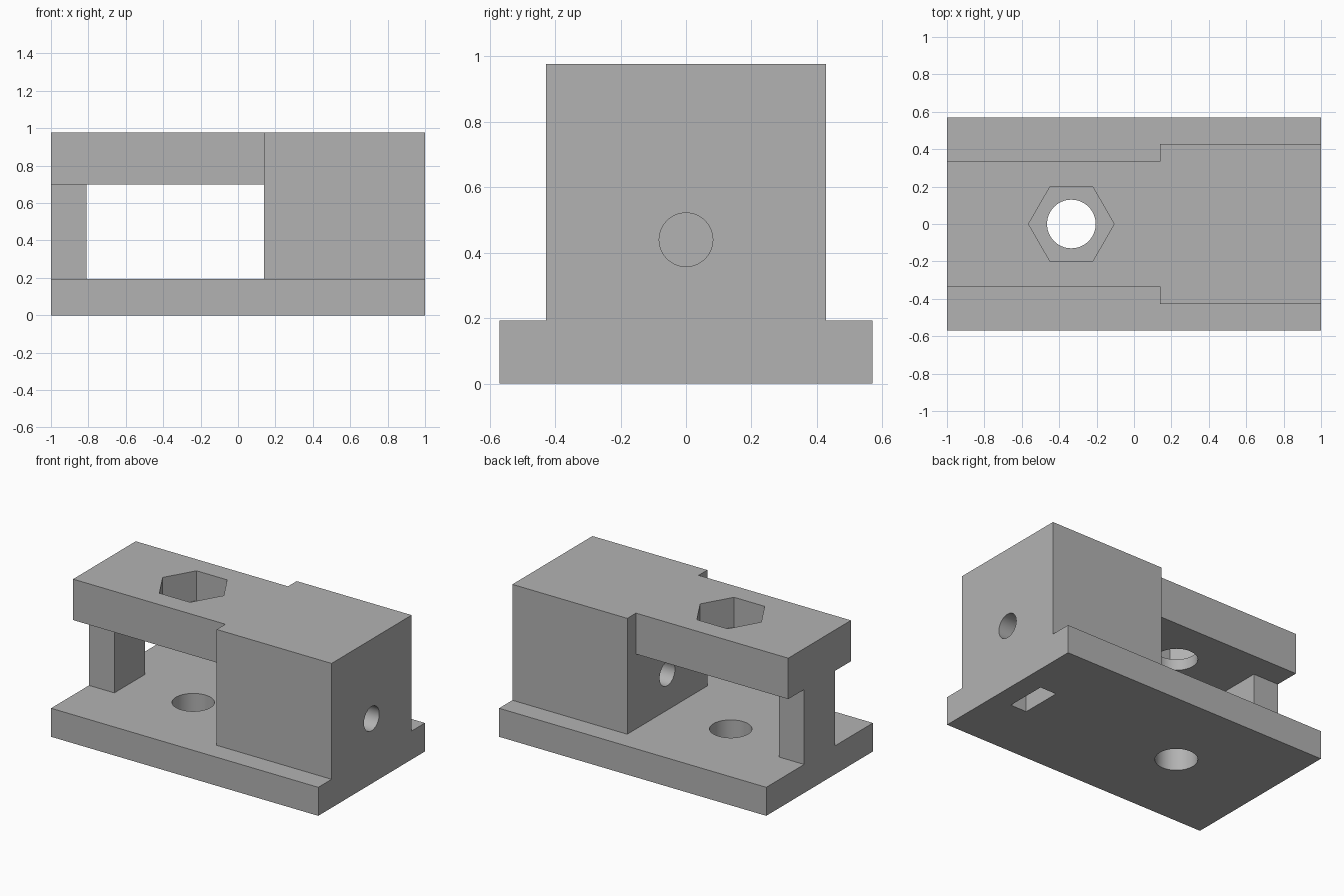
import bpy, bmesh, math

if "Cube" in bpy.data.objects:
    bpy.data.objects.remove(bpy.data.objects["Cube"])

grey = bpy.data.materials.new("plain grey")
grey.use_nodes = True
colour = (0.45, 0.45, 0.45, 1)
grey.diffuse_color = colour
grey.node_tree.nodes["Principled BSDF"].inputs["Base Color"].default_value = colour

BASE_TOP, RAIL_BOTTOM, TOP = 0.193, 0.70, 0.977
BOLT_X, BORE_Z = -0.335, 0.44


def prism(name, outline, z0, z1):
    """Extrude a plan outline from z0 to z1."""
    bm = bmesh.new()
    face = bm.faces.new([bm.verts.new((x, y, z0)) for x, y in outline])
    up = bmesh.ops.extrude_face_region(bm, geom=[face])["geom"]
    bmesh.ops.translate(bm, vec=(0, 0, z1 - z0),
                        verts=[v for v in up if isinstance(v, bmesh.types.BMVert)])
    bmesh.ops.recalc_face_normals(bm, faces=bm.faces)
    mesh = bpy.data.meshes.new(name)
    bm.to_mesh(mesh)
    bm.free()
    mesh.materials.append(grey)
    obj = bpy.data.objects.new(name, mesh)
    bpy.context.collection.objects.link(obj)
    return obj


def box(name, x0, x1, y0, y1, z0, z1):
    return prism(name, [(x0, y0), (x1, y0), (x1, y1), (x0, y1)], z0, z1)


def round_outline(cx, radius, sides):
    steps = [math.tau * i / sides for i in range(sides)]
    return [(cx + radius * math.cos(a), radius * math.sin(a)) for a in steps]


def cut(target, cutters):
    """Subtract each cutter and remove it."""
    bpy.context.view_layer.objects.active = target
    for cutter in cutters:
        cutter.hide_render = True
        mod = target.modifiers.new("cut", "BOOLEAN")
        mod.operation, mod.solver, mod.object = "DIFFERENCE", "EXACT", cutter
        bpy.ops.object.modifier_apply(modifier=mod.name)
        bpy.data.objects.remove(cutter)


def bolt_hole():
    return prism("bolt_cutter", round_outline(BOLT_X, 0.13, 64), -0.1, TOP + 0.1)


def nut_slot():
    return box("slot_cutter", 0.735, 0.857, -0.14, 0.14, -0.1, 0.59)


# Base plate with bolt hole and nut slot
base_plate = box("base_plate", -1, 1, -0.57, 0.57, 0, BASE_TOP)
cut(base_plate, [bolt_hole(), nut_slot()])

# Upper body: wide block stepping in to a narrow rail
half = [(-1, 0.335), (0.14, 0.335), (0.14, 0.428), (1, 0.428)]
outline = [(x, -y) for x, y in half] + half[::-1]
upper_body = prism("upper_body", outline, BASE_TOP, TOP)

# Window under the rail, leaving a narrow end post
cutters = [box("window_cutter", -0.81, 0.14, -0.5, 0.5, 0.1, RAIL_BOTTOM)]
for side in (-1, 1):
    y0, y1 = sorted((side * 0.165, side * 0.5))
    cutters.append(box("post_side_cutter", -1.1, -0.8, y0, y1, 0.1, RAIL_BOTTOM))

# Bolt hole, hexagonal recess and nut slot
cutters += [bolt_hole(), nut_slot(),
            prism("hex_cutter", round_outline(BOLT_X, 0.229, 6), 0.775, TOP + 0.1)]

# Lengthwise bore through the block
bore = prism("bore_cutter", round_outline(0, 0.082, 48), 0, 1.2)
bore.rotation_euler.y = math.pi / 2
bore.location = (0, 0, BORE_Z)
bpy.context.view_layer.update()
cutters.append(bore)
cut(upper_body, cutters)

# Smooth hole walls, sharp edges elsewhere
for obj in (base_plate, upper_body):
    bpy.ops.object.select_all(action="DESELECT")
    obj.select_set(True)
    bpy.context.view_layer.objects.active = obj
    bpy.ops.object.shade_smooth_by_angle(angle=math.radians(30))
